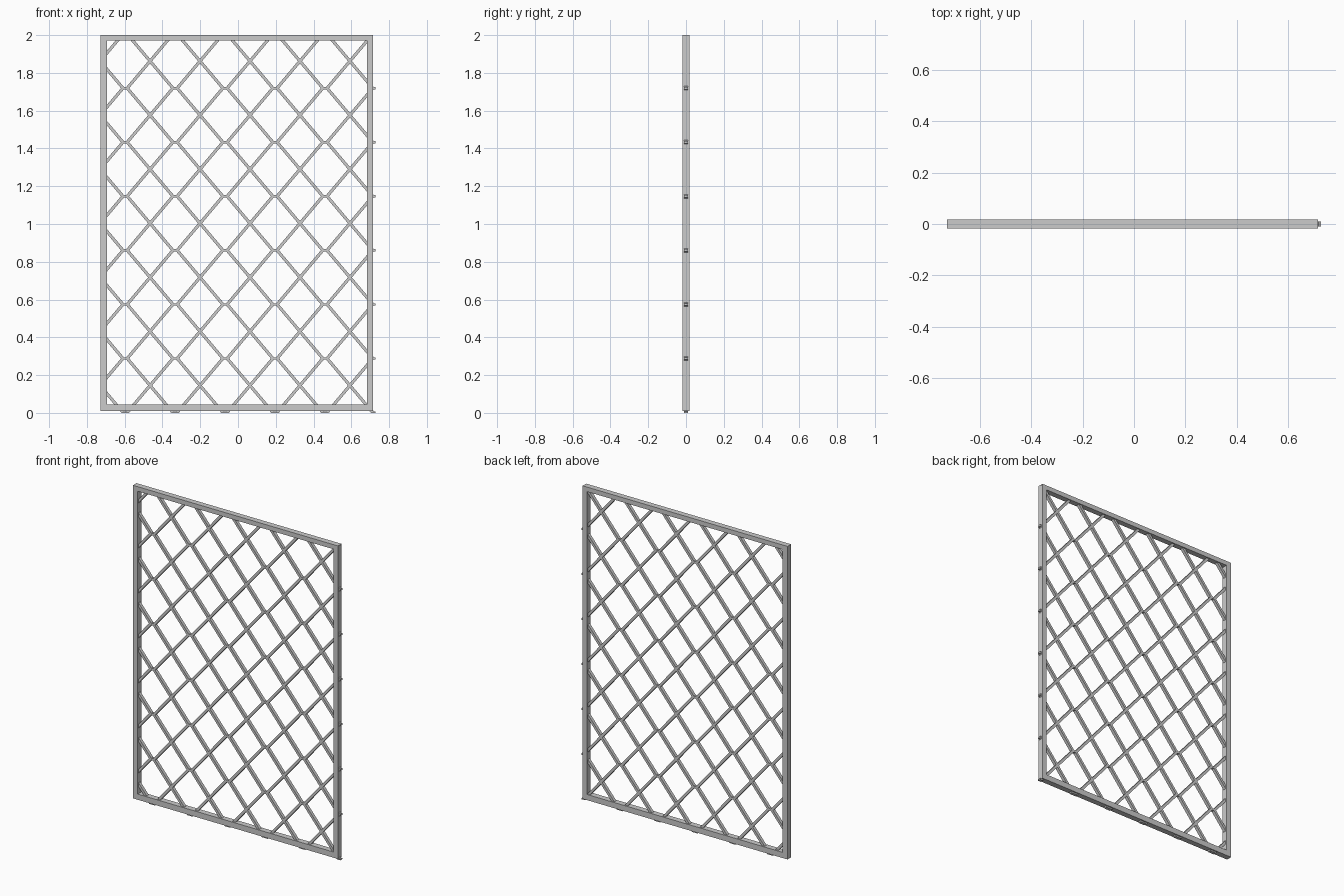
import bpy, bmesh

if "Cube" in bpy.data.objects:
    bpy.data.objects.remove(bpy.data.objects["Cube"])

X0, X1 = -0.727, 0.727          # overall width limits
STEP_X, STEP_Z = 0.2645, 0.2862  # lattice cell size
CX, CZ = -0.73, 0.002            # first crossing column, lowest node row


def prism(bm, pts, d):
    """Extrude an xz outline symmetrically through depth +-d."""
    a = [bm.verts.new((x, -d, z)) for x, z in pts]
    b = [bm.verts.new((x, d, z)) for x, z in pts]
    n = len(pts)
    bm.faces.new(a)
    bm.faces.new(b[::-1])
    for i in range(n):
        j = (i + 1) % n
        bm.faces.new((a[j], a[i], b[i], b[j]))


def rect(bm, x0, x1, z0, z1, d):
    prism(bm, [(x0, z0), (x1, z0), (x1, z1), (x0, z1)], d)


def finish(bm, name):
    bmesh.ops.recalc_face_normals(bm, faces=bm.faces)
    me = bpy.data.meshes.new(name)
    bm.to_mesh(me)
    bm.free()
    ob = bpy.data.objects.new(name, me)
    bpy.context.collection.objects.link(ob)
    return ob


# Outer frame: one rectangular ring
bm = bmesh.new()
outer = [(X0, 0.009), (0.715, 0.009), (0.715, 2.0), (X0, 2.0)]
inner = [(-0.693, 0.045), (0.683, 0.045), (0.683, 1.971), (-0.693, 1.971)]
loops = [[bm.verts.new((x, y, z)) for x, z in pts]
         for pts, y in ((outer, -0.018), (outer, 0.018), (inner, 0.018), (inner, -0.018))]
for k in range(4):
    p, q = loops[k], loops[(k + 1) % 4]
    for i in range(4):
        j = (i + 1) % 4
        bm.faces.new((p[i], p[j], q[j], q[i]))
finish(bm, "frame")

# Lattice: crossed bars in every cell, joined by short links at the nodes
bm = bmesh.new()
dx, dz, hw = 0.121, STEP_Z / 2, 0.0105
for i in range(6):
    cx = CX + i * STEP_X
    for k in range(7):
        cz = CZ + (k + 0.5) * STEP_Z
        for s in (-1, 1):
            prism(bm, [(cx - s * dx - hw, cz - dz), (cx - s * dx + hw, cz - dz),
                       (cx + s * dx + hw, cz + dz), (cx + s * dx - hw, cz + dz)], 0.01)
    for k in range(8):
        nx, nz = cx + STEP_X / 2, CZ + k * STEP_Z
        rect(bm, nx - 0.02, nx + 0.02, nz - 0.006, nz + 0.006, 0.01)

# Trim the lattice to the panel outline
for co, no in (((X0 + 0.004, 0, 0), (-1, 0, 0)), ((X1, 0, 0), (1, 0, 0)),
               ((0, 0, 0), (0, 0, -1)), ((0, 0, 1.995), (0, 0, 1))):
    geom = bm.verts[:] + bm.edges[:] + bm.faces[:]
    cut = bmesh.ops.bisect_plane(bm, geom=geom, plane_co=co, plane_no=no, clear_outer=True)
    edges = [e for e in cut["geom_cut"] if isinstance(e, bmesh.types.BMEdge) and e.is_boundary]
    bmesh.ops.holes_fill(bm, edges=edges, sides=0)
finish(bm, "lattice")
